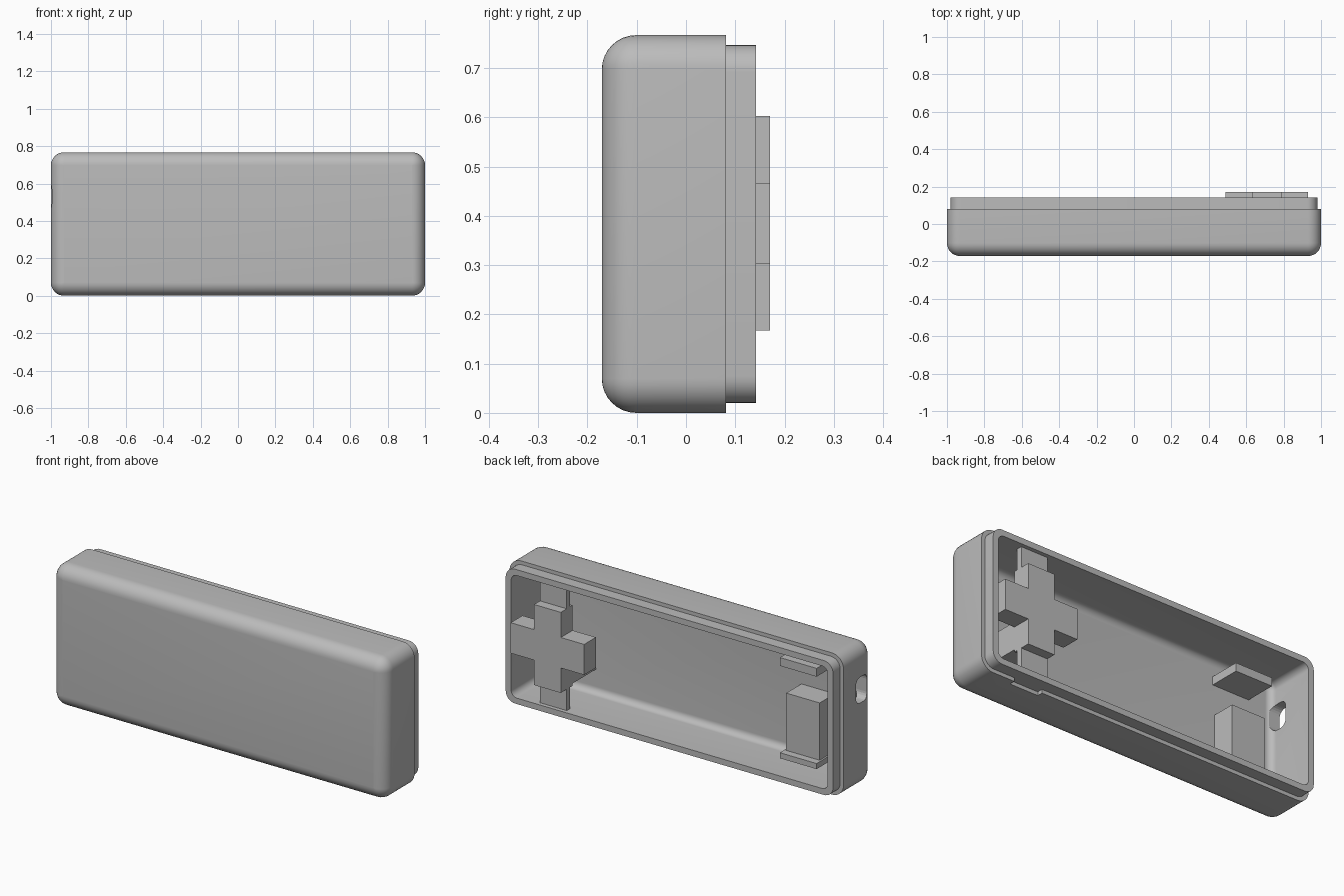
import bpy, bmesh, math

if "Cube" in bpy.data.objects:
    bpy.data.objects.remove(bpy.data.objects["Cube"])

grey = bpy.data.materials.new("light grey plastic")
grey.diffuse_color = (0.5, 0.5, 0.5, 1)
grey.use_nodes = True
grey.node_tree.nodes["Principled BSDF"].inputs["Base Color"].default_value = grey.diffuse_color

W, H = 2.0, 0.767      # outer width and height
CZ = H / 2
SEG = 8                # segments per rounded corner


def finish(name, bm, smooth=False):
    bmesh.ops.recalc_face_normals(bm, faces=bm.faces)
    me = bpy.data.meshes.new(name)
    bm.to_mesh(me)
    bm.free()
    ob = bpy.data.objects.new(name, me)
    bpy.context.collection.objects.link(ob)
    me.materials.append(grey)
    if smooth:
        bpy.ops.object.select_all(action='DESELECT')
        ob.select_set(True)
        bpy.context.view_layer.objects.active = ob
        bpy.ops.object.shade_smooth_by_angle(angle=math.radians(30))
    return ob


def box(name, x0, x1, y0, y1, z0, z1):
    bm = bmesh.new()
    bmesh.ops.create_cube(bm, size=1)
    for v in bm.verts:
        v.co = (x0 + (v.co.x + .5) * (x1 - x0),
                y0 + (v.co.y + .5) * (y1 - y0),
                z0 + (v.co.z + .5) * (z1 - z0))
    return finish(name, bm)


def ring(bm, inset, y, radius):
    """Rounded rectangle loop in the xz plane."""
    hx, hz = W / 2 - inset - radius, H / 2 - inset - radius
    verts = []
    for q, (sx, sz) in enumerate([(1, 1), (-1, 1), (-1, -1), (1, -1)]):
        for i in range(SEG + 1):
            a = math.pi / 2 * (q + i / SEG)
            verts.append(bm.verts.new((sx * hx + radius * math.cos(a), y,
                                       CZ + sz * hz + radius * math.sin(a))))
    return verts


def fillet(y_face, inset, r, n=8):
    """Profile from flat face to side wall: (inset, y, corner radius)."""
    out = []
    for i in range(n + 1):
        a = math.pi / 2 * i / n
        out.append((inset + r * (1 - math.sin(a)), y_face + r * (1 - math.cos(a)),
                    max(r * math.sin(a), 0.001)))
    return out


# Shell: outer skin, stepped lip, then inner skin down to the floor
profile = fillet(-0.171, 0, 0.07)
profile += [(0, 0.081, 0.07), (0.02, 0.081, 0.055), (0.02, 0.142, 0.055),
            (0.052, 0.142, 0.035)]
profile += fillet(-0.13, 0.052, 0.035)[::-1]
bm = bmesh.new()
rings = [ring(bm, *p) for p in profile]
for a, b in zip(rings, rings[1:]):
    n = len(a)
    for i in range(n):
        bm.faces.new((a[i], a[(i + 1) % n], b[(i + 1) % n], b[i]))
bm.faces.new(rings[0])
bm.faces.new(rings[-1])
shell = finish("shell", bm, True)


def cut(target, cutter):
    mod = target.modifiers.new("cut", 'BOOLEAN')
    mod.operation = 'DIFFERENCE'
    mod.solver = 'EXACT'
    mod.object = cutter
    cutter.hide_render = True
    cutter.hide_set(True)


# Rounded port opening in the left wall
port = box("port_cutter", -1.1, -0.9, -0.125, -0.025, 0.46, 0.60)
bm = bmesh.new()
bm.from_mesh(port.data)
bmesh.ops.bevel(bm, geom=[e for e in bm.edges
                          if abs(e.verts[0].co.x - e.verts[1].co.x) > .1],
                offset=0.035, segments=5, affect='EDGES', profile=0.5)
bm.to_mesh(port.data)
bm.free()
cut(shell, port)

# Opening notch in the bottom rim
cut(shell, box("notch_cutter", 0.63, 0.80, 0.05, 0.1, -0.02, 0.02))

# Cross-shaped button
xs, zs = (0.49, 0.63, 0.79, 0.93), (0.167, 0.302, 0.467, 0.603)
outline = [(1, 0), (2, 0), (2, 1), (3, 1), (3, 2), (2, 2),
           (2, 3), (1, 3), (1, 2), (0, 2), (0, 1), (1, 1)]
bm = bmesh.new()
face = bm.faces.new([bm.verts.new((xs[i], 0.07, zs[j])) for i, j in outline])
ext = bmesh.ops.extrude_face_region(bm, geom=[face])
for v in ext["geom"]:
    if isinstance(v, bmesh.types.BMVert):
        v.co.y = 0.171
finish("cross_button", bm)

# Bar carrying the button, and its post down to the floor
box("button_bar", 0.63, 0.79, 0.09, 0.12, 0.03, H - 0.03)
box("button_post", 0.63, 0.79, -0.14, 0.10, 0.18, 0.33)

# Board supports near the port
box("support_block", -0.80, -0.60, -0.14, 0.0, 0.11, 0.43)
box("lower_ledge", -0.81, -0.59, -0.14, 0.04, 0.09, 0.12)
box("upper_ledge", -0.81, -0.59, -0.14, 0.04, 0.59, 0.635)
